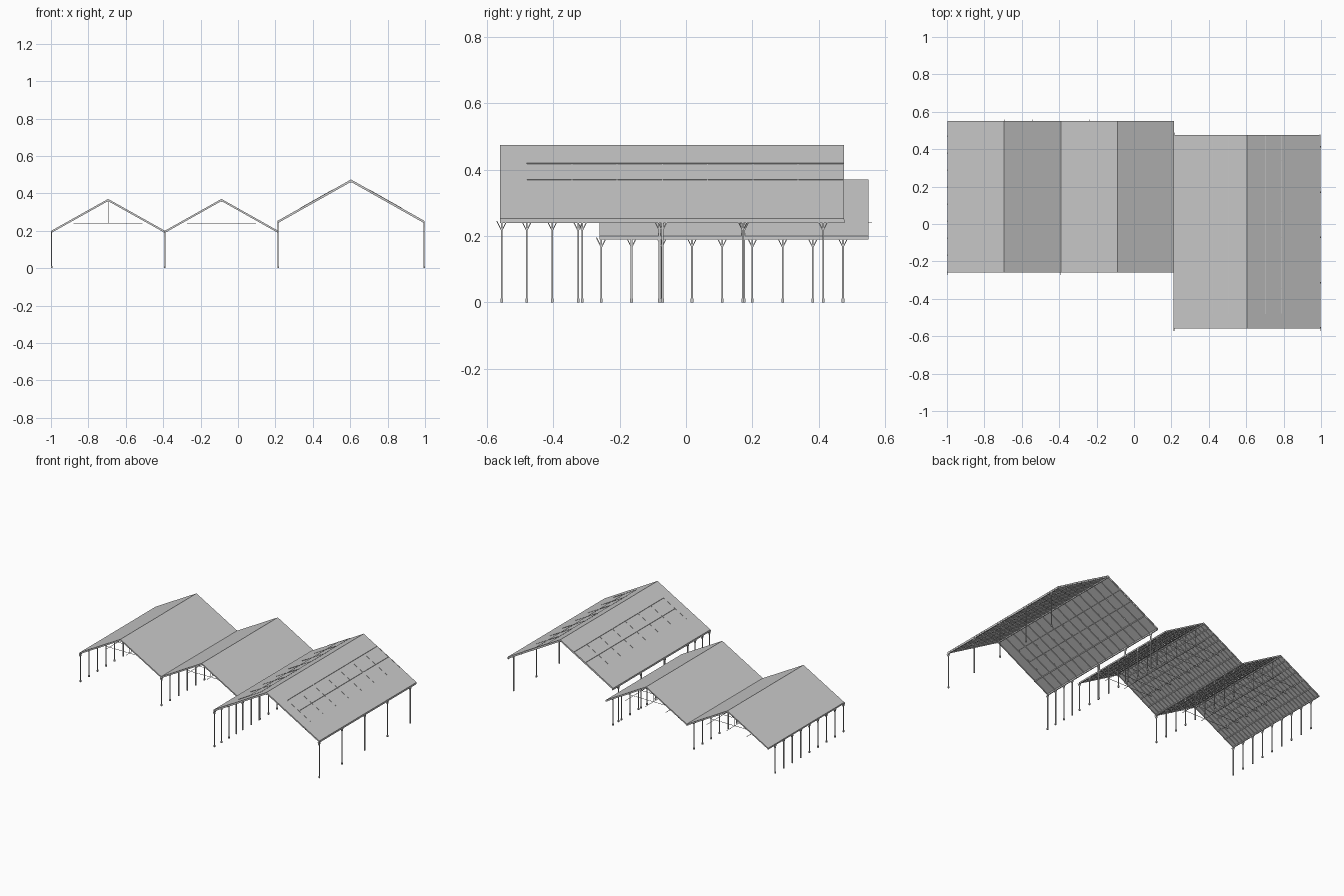
import bpy, bmesh, math
from mathutils import Vector, Matrix

if "Cube" in bpy.data.objects:
    bpy.data.objects.remove(bpy.data.objects["Cube"])


def finish(name, bm):
    bmesh.ops.recalc_face_normals(bm, faces=bm.faces)
    me = bpy.data.meshes.new(name)
    bm.to_mesh(me)
    bm.free()
    ob = bpy.data.objects.new(name, me)
    bpy.context.collection.objects.link(ob)
    return ob


def bars(name, items):
    """Each item: start, end, width, depth -> square timber between points."""
    bm = bmesh.new()
    for p, q, w, h in items:
        p, q = Vector(p), Vector(q)
        d = (q - p).normalized()
        side = d.cross(Vector((0, 0, 1)))
        side = side.normalized() if side.length > 1e-4 else Vector((1, 0, 0))
        up = side.cross(d)
        m = Matrix((side, d, up)).transposed().to_4x4()
        m.translation = (p + q) / 2
        m = m @ Matrix.Diagonal((w, (q - p).length, h, 1))
        bmesh.ops.create_cube(bm, size=1, matrix=m)
    return finish(name, bm)


def roof_slab(name, x0, x1, y0, y1, ze, zr, t):
    """Gable sheet: chevron profile extruded along y."""
    xc = (x0 + x1) / 2
    prof = [(x0, ze), (xc, zr), (x1, ze), (x1, ze - t), (xc, zr - t), (x0, ze - t)]
    bm = bmesh.new()
    f = bm.faces.new([bm.verts.new((x, y0, z)) for x, z in prof])
    r = bmesh.ops.extrude_face_region(bm, geom=[f])
    bmesh.ops.translate(bm, vec=(0, y1 - y0, 0),
                        verts=[v for v in r['geom'] if isinstance(v, bmesh.types.BMVert)])
    return finish(name, bm)


def steps(a, b, n):
    return [a + (b - a) * i / (n - 1) for i in range(n)]


def posts(name, x, ys, ztop):
    """Posts with footing and two angled braces at the head."""
    it = []
    for y in ys:
        it.append(((x, y, 0), (x, y, ztop), 0.005, 0.005))
        it.append(((x, y, 0), (x, y, 0.012), 0.008, 0.008))
        for s in (-1, 1):
            it.append(((x, y, ztop - 0.03), (x, y + s * 0.015, ztop), 0.003, 0.003))
    bars(name, it)


SMALL_Y = steps(-0.255, 0.473, 9)

# Two small sheds with trusses
for label, x0, x1 in (("left", -0.998, -0.391), ("middle", -0.391, 0.214)):
    xc, half = (x0 + x1) / 2, (x1 - x0) / 2
    ze, zr, y0, y1 = 0.2, 0.37, -0.26, 0.55
    roof_slab(label + "_roof", x0, x1, y0, y1, ze, zr, 0.006)

    def under(off, drop):
        return zr - (zr - ze) * abs(off) / half - drop

    rafters, purlins, truss = [], [], []
    for s in (-1, 1):
        for y in steps(y0 + 0.004, y1 - 0.004, 28):
            rafters.append(((xc, y, under(0, 0.008)),
                            (xc + s * half * 0.99, y, under(half * 0.99, 0.008)), 0.003, 0.006))
        for off in (0.037, 0.08, 0.122, 0.18, 0.24):
            ys = -0.2 if off < 0.13 else y0
            purlins.append(((xc + s * off, ys, under(off, 0.0075)),
                            (xc + s * off, y1, under(off, 0.0075)), 0.004, 0.007))
        # longitudinal tie rods
        truss.append(((xc + s * 0.15, -0.2, 0.24), (xc + s * 0.15, 0.56, 0.24), 0.002, 0.002))
        # eave beam
        purlins.append(((xc + s * (half - 0.003), y0, 0.194),
                        (xc + s * (half - 0.003), y1, 0.194), 0.006, 0.008))
    purlins.append(((xc, y0, zr - 0.011), (xc, y1, zr - 0.011), 0.005, 0.009))
    truss.append(((xc, -0.2, 0.24), (xc, 0.56, 0.24), 0.002, 0.002))
    for y in SMALL_Y[1:]:
        truss.append(((xc - 0.185, y, 0.24), (xc + 0.185, y, 0.24), 0.002, 0.002))
        truss.append(((xc, y, 0.24), (xc, y, zr - 0.008), 0.002, 0.002))
    bars(label + "_rafters", rafters)
    bars(label + "_purlins", purlins)
    bars(label + "_truss", truss)

posts("left_outer_post", -0.996, SMALL_Y, 0.195)
posts("shared_valley_post", -0.391, SMALL_Y, 0.195)
posts("middle_right_post", 0.214, SMALL_Y, 0.195)

# Large hall
X0, X1, ZE, ZR, Y0, Y1 = 0.21, 0.998, 0.252, 0.474, -0.56, 0.476
XC, HALF = (X0 + X1) / 2, (X1 - X0) / 2
roof_slab("hall_roof", X0, X1, Y0, Y1, ZE, ZR, 0.007)


def hall_z(off, drop):
    return ZR - (ZR - ZE) * abs(off) / HALF - drop


rafters, purlins = [], []
for s in (-1, 1):
    for y in steps(-0.555, 0.472, 16):
        rafters.append(((XC, y, hall_z(0, 0.009)),
                        (XC + s * HALF * 0.99, y, hall_z(HALF * 0.99, 0.009)), 0.004, 0.007))
    # skylight framing breaking through the sheet
    for y in steps(-0.48, 0.474, 8):
        rafters.append(((XC + s * 0.10, y, hall_z(0.10, 0.003)),
                        (XC + s * 0.27, y, hall_z(0.27, 0.003)), 0.003, 0.008))
    for off in (0.10, 0.186):
        purlins.append(((XC + s * off, -0.48, hall_z(off, 0.003)),
                        (XC + s * off, Y1, hall_z(off, 0.003)), 0.004, 0.009))
    purlins.append(((XC + s * 0.29, Y0, hall_z(0.29, 0.011)),
                    (XC + s * 0.29, Y1, hall_z(0.29, 0.011)), 0.004, 0.006))
    purlins.append(((XC + s * (HALF - 0.004), Y0, 0.244),
                    (XC + s * (HALF - 0.004), Y1 + 0.002, 0.244), 0.006, 0.01))
purlins.append(((XC, Y0, ZR - 0.012), (XC, Y1, ZR - 0.012), 0.005, 0.01))
bars("hall_rafters", rafters)
bars("hall_purlins", purlins)

posts("hall_right_post", 0.995, steps(-0.555, 0.413, 5), 0.245)
posts("hall_left_post", 0.214, [-0.555, -0.48, -0.403, -0.325], 0.245)
# Stub posts lifting the hall eave above the shared row
bars("hall_eave_stub", [((0.214, y, 0.19), (0.214, y, 0.245), 0.005, 0.005)
                        for y in (-0.07, 0.17, 0.413)])
posts("hall_inner_post", 0.214, [-0.08, 0.175, 0.413], 0.245)
